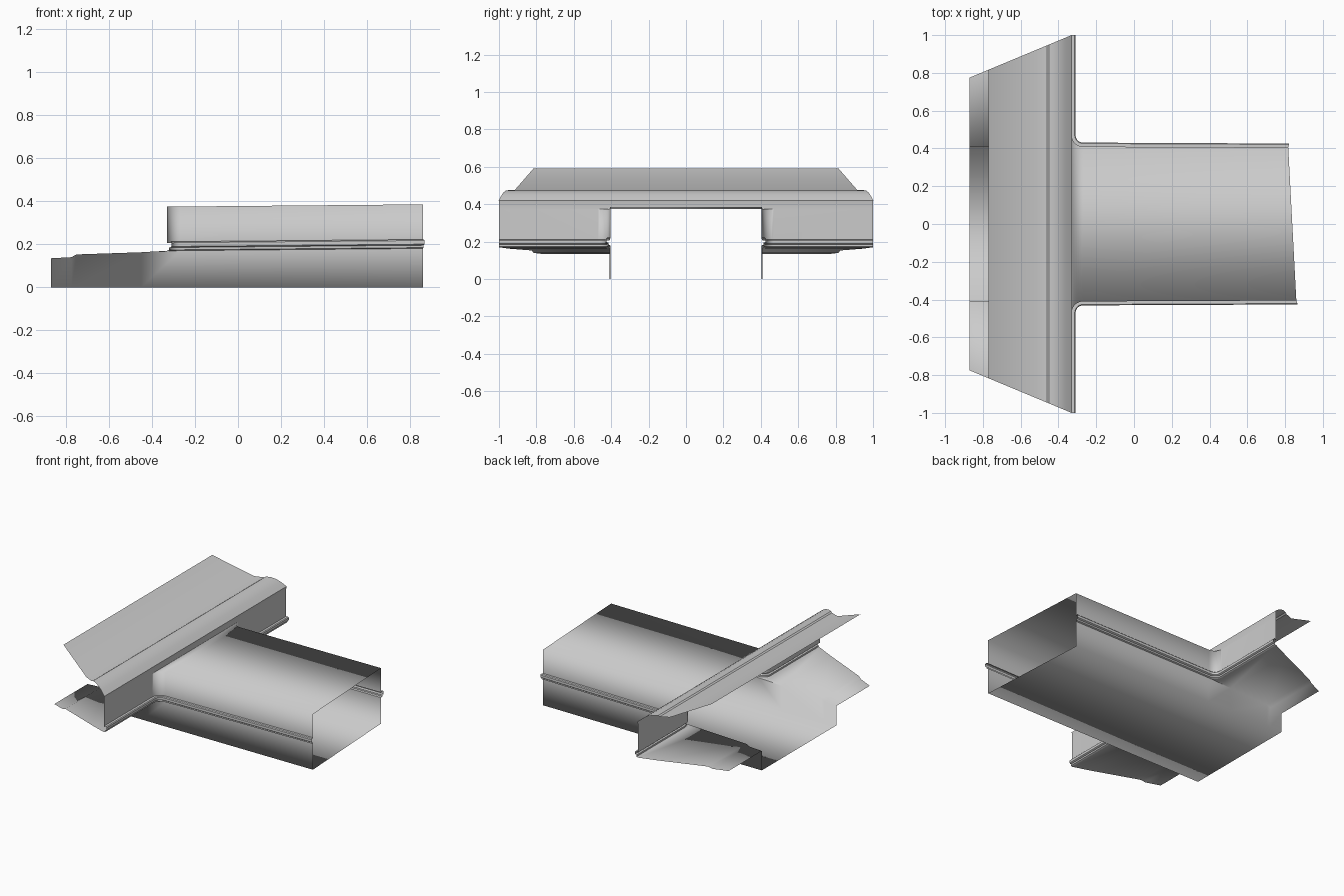
import bpy, bmesh
from math import sin, cos, pi, radians

if "Cube" in bpy.data.objects:
    bpy.data.objects.remove(bpy.data.objects["Cube"])

WALL, HALF, R = -0.33, 0.41, 0.06      # wing wall x, corridor half width, corner fillet


def build(name, grids, polys=(), angle=None):
    """Weld point grids and single polygons into one sheet object."""
    bm = bmesh.new()
    for rows in grids:
        vs = [[bm.verts.new(p) for p in row] for row in rows]
        for a, b in zip(vs, vs[1:]):
            for i in range(len(a) - 1):
                bm.faces.new((a[i], a[i + 1], b[i + 1], b[i]))
    for poly in polys:
        bm.faces.new([bm.verts.new(p) for p in poly])
    bmesh.ops.remove_doubles(bm, verts=bm.verts, dist=0.0005)
    bmesh.ops.recalc_face_normals(bm, faces=bm.faces)
    me = bpy.data.meshes.new(name)
    bm.to_mesh(me)
    bm.free()
    ob = bpy.data.objects.new(name, me)
    bpy.context.collection.objects.link(ob)
    bpy.context.view_layer.objects.active = ob
    ob.select_set(True)
    if angle is None:
        bpy.ops.object.shade_smooth()
    else:
        bpy.ops.object.shade_smooth_by_angle(angle=radians(angle))
    ob.select_set(False)
    return ob


def end_x(y):                 # skewed open end of the corridor
    return 0.838 - 0.053 * y


def rise(x):                  # corridor climbs very slightly along +x
    return 0.009 * max(0, x - WALL)


def half_y(x):                # tapered half width of the wing
    return 1 + (x - WALL) * 0.4167


def arc(s, d=0.0, n=8):
    """Fillet between corridor side and wing wall, offset outward by d."""
    cx, cy = WALL + R, HALF + R
    return [(cx - (R - d) * sin(t), s * (cy - (R - d) * cos(t)))
            for t in (pi / 2 * i / n for i in range(n + 1))]


def path(s, d=0.0):
    """Plan line: corridor side, fillet, wing wall."""
    y = s * (HALF - 0.005 + d)
    return [(end_x(y) + 0.3 * d, y)] + arc(s, d) + [(WALL + d, s)]


# upper shell: ceiling, corridor sides and wing wall in one smooth sheet
L, Rt = path(1), path(-1)
rows = []
for (xa, ya), (xb, yb) in zip(L[:-1], Rt[:-1]):
    rows.append([(xa, ya, 0.205 + rise(xa)), (xa, ya, 0.375 + rise(xa)),
                 (xb, yb, 0.375 + rise(xb)), (xb, yb, 0.205 + rise(xb))])
wings = [[[(x, y, 0.205), (x, y, 0.375)] for x, y in p[-2:]] for p in (L, Rt)]
for w in wings:               # weld exactly to the last fillet row
    x, y = w[0][0][0], w[0][0][1]
    w[0] = [(x, y, 0.205 + rise(x)), (x, y, 0.375 + rise(x))]
build("upper_shell", [rows] + wings)

# trim bead running round the corridor and wing wall
bead = [(0, 0.212), (0.016, 0.212), (0.021, 0.207), (0.021, 0.190),
        (0.016, 0.186), (0.010, 0.185), (0.010, 0.174), (0, 0.17)]
for s, side in ((1, "back"), (-1, "front")):
    lines = [[(x, y, z + rise(x)) for x, y in path(s, d)] for d, z in bead]
    build("trim_bead_" + side, [lines], angle=35)

# lower shell: floor, low side walls and the undersides of the wings
under = [(-0.87, 0.135), (-0.775, 0.14), (-0.75, 0.153), (-0.45, 0.163)]
stations = under + [(WALL + R, 0.17), (None, 0.17)]
hull = []
for x, z in stations:
    row = []
    for s, top in ((1, 1), (1, 0), (-1, 0), (-1, 1)):
        y = s * (HALF if x is not None else HALF - 0.005)
        px = end_x(y) if x is None else x
        row.append((px, y, (z + rise(px)) * top))
    hull.append(row)
grids, polys = [hull], []
for s in (1, -1):
    grids.append([[(x, s * HALF, z), (x, s * half_y(x), z)] for x, z in under])
    x, z = under[-1]
    polys.append([(px, py, 0.17 + rise(px)) for px, py in arc(s)]
                 + [(WALL, s, 0.17), (x, s * half_y(x), z), (x, s * HALF, z)])
build("lower_shell", grids, polys)

# wing header, rounded cap and rising roof
cap = [(-0.33, 0.375), (-0.33, 0.402), (-0.327, 0.42), (-0.345, 0.434),
       (-0.365, 0.450), (-0.39, 0.464), (-0.42, 0.474), (-0.45, 0.475),
       (-0.46, 0.468), (-0.52, 0.47), (-0.77, 0.59)]
build("wing_roof", [[[(x, half_y(x), z), (x, -half_y(x), z)] for x, z in cap]],
      angle=35)
